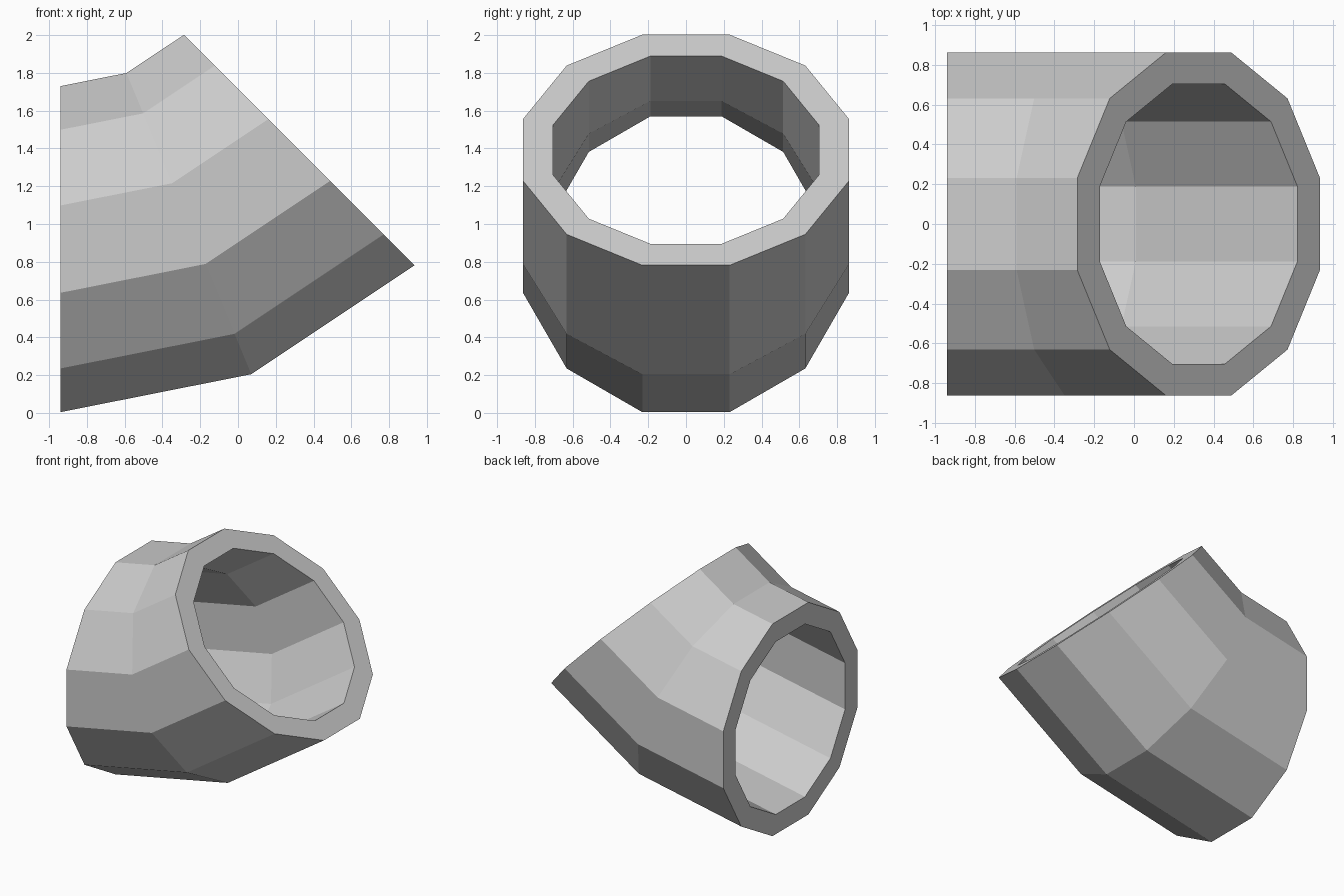
import bpy, bmesh, math
from mathutils import Vector

cube = bpy.data.objects.get("Cube")
if cube:
    bpy.data.objects.remove(cube, do_unlink=True)

# Plain grey material
grey = bpy.data.materials.new("plain grey")
grey.use_nodes = True
colour = (0.6, 0.6, 0.6, 1)
grey.diffuse_color = colour
grey.node_tree.nodes["Principled BSDF"].inputs["Base Color"].default_value = colour

SIDES = 12
OUTER, INNER = 0.863, 0.703          # distance from axis to the flat sides
# Centre x, centre z and tilt of each ring along the bend
STATIONS = [(-0.94, 0.867, 0), (-0.26, 1.002, 22.5), (0.325, 1.392, 45)]


def ring(bm, station, apothem):
    """Regular polygon ring, flat side down, tilted about the y axis."""
    x, z, tilt = station
    t = math.radians(tilt)
    up = Vector((-math.sin(t), 0, math.cos(t)))
    side = Vector((0, 1, 0))
    radius = apothem / math.cos(math.pi / SIDES)
    verts = []
    for i in range(SIDES):
        a = (i + 0.5) * math.tau / SIDES
        offset = side * math.cos(a) + up * math.sin(a)
        verts.append(bm.verts.new(Vector((x, 0, z)) + offset * radius))
    return verts


# Outer wall, end rim, inner wall and second rim form one closed loop of rings
bm = bmesh.new()
rings = [ring(bm, s, OUTER) for s in STATIONS]
rings += [ring(bm, s, INNER) for s in reversed(STATIONS)]
for k, a in enumerate(rings):
    b = rings[(k + 1) % len(rings)]
    for i in range(SIDES):
        j = (i + 1) % SIDES
        bm.faces.new((a[i], a[j], b[j], b[i]))
bmesh.ops.recalc_face_normals(bm, faces=bm.faces)

mesh = bpy.data.meshes.new("pipe_elbow")
bm.to_mesh(mesh)
bm.free()
mesh.materials.append(grey)
elbow = bpy.data.objects.new("pipe_elbow", mesh)
bpy.context.collection.objects.link(elbow)
